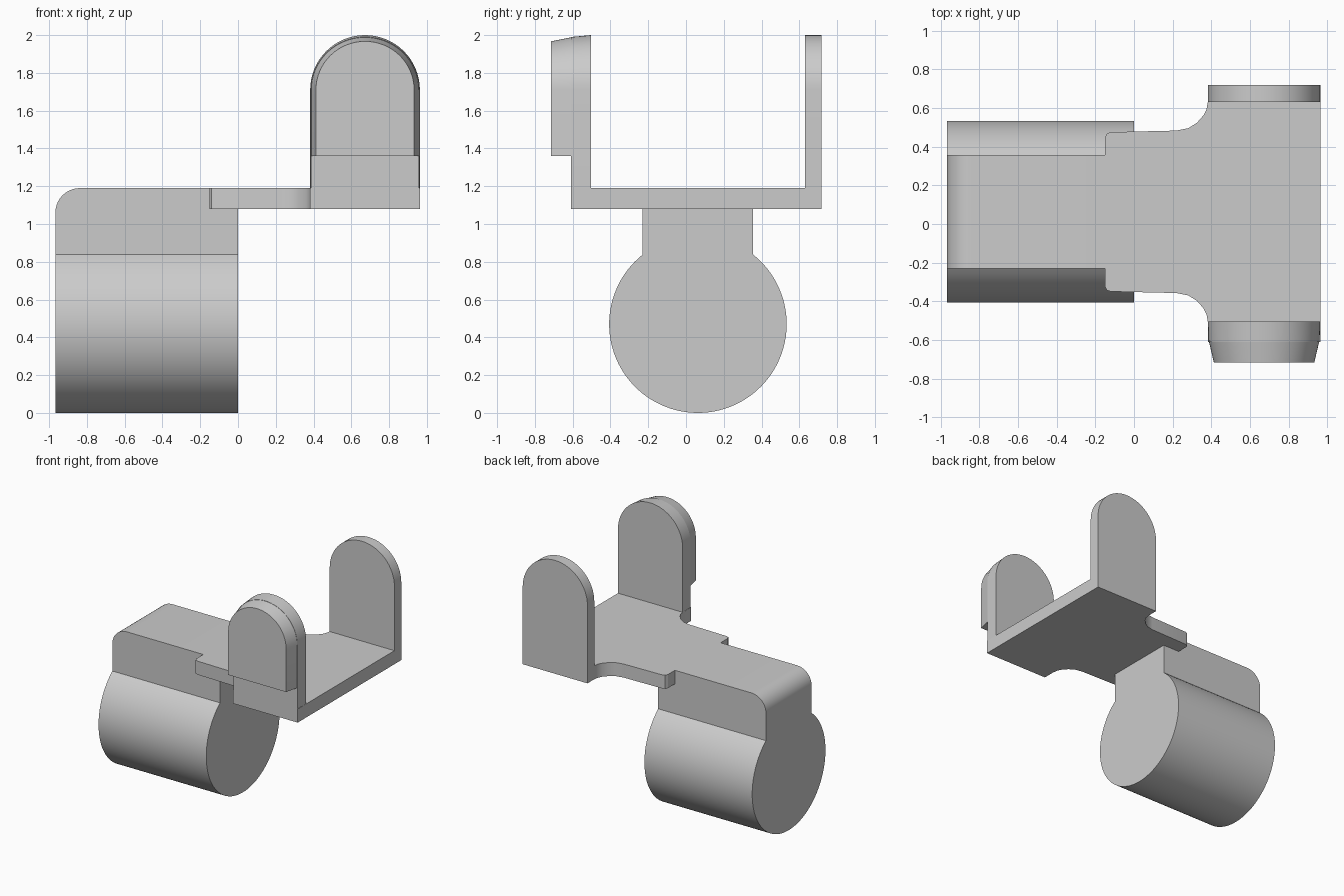
import bpy, bmesh, math

cube = bpy.data.objects.get("Cube")
if cube:
    bpy.data.objects.remove(cube, do_unlink=True)

grey = bpy.data.materials.new("light_grey")
grey.use_nodes = True
grey.diffuse_color = (0.6, 0.6, 0.6, 1)
grey.node_tree.nodes["Principled BSDF"].inputs["Base Color"].default_value = (0.6, 0.6, 0.6, 1)

TOP, UNDER = 1.19, 1.08      # deck surfaces
MID = 0.063                  # symmetry line of drum and deck
ARM_X = 0.6725               # centre of the upright ears


def loft(name, rings, bevel_test=None, radius=0.13):
    """Solid through rings of equal point counts, optionally rounding some edges."""
    bm = bmesh.new()
    loops = [[bm.verts.new(p) for p in ring] for ring in rings]
    n = len(loops[0])
    for a, b in zip(loops, loops[1:]):
        for i in range(n):
            j = (i + 1) % n
            bm.faces.new((a[i], a[j], b[j], b[i]))
    bm.faces.new(loops[0])
    bm.faces.new(loops[-1])
    if bevel_test:
        edges = [e for e in bm.edges if all(bevel_test(v.co) for v in e.verts)]
        bmesh.ops.bevel(bm, geom=edges, offset=radius, segments=10,
                        profile=0.5, affect='EDGES')
    bmesh.ops.recalc_face_normals(bm, faces=bm.faces)
    mesh = bpy.data.meshes.new(name)
    bm.to_mesh(mesh)
    bm.free()
    mesh.materials.append(grey)
    obj = bpy.data.objects.new(name, mesh)
    bpy.context.collection.objects.link(obj)
    return obj


def arch(y, half, bottom, spring, top):
    """Upright outline with straight sides and a rounded head."""
    pts = [(ARM_X - half, y, bottom), (ARM_X + half, y, bottom)]
    for i in range(33):
        a = math.pi * i / 32
        pts.append((ARM_X + half * math.cos(a), y, spring + (top - spring) * math.sin(a)))
    return pts


# Drum with a neck rising from it, rounded at the outer top end
R = 0.47
neck = 0.293
start = math.acos(neck / R)
sweep = math.pi + 2 * start
profile = [(MID + R * math.cos(start - sweep * i / 80),
            R + R * math.sin(start - sweep * i / 80)) for i in range(81)]
profile += [(MID - neck, TOP), (MID + neck, TOP)]
drum = loft("drum_and_neck", [[(x, y, z) for y, z in profile] for x in (-0.967, 0)],
            lambda p: p.x < -0.9 and p.z > TOP - 0.01)

# Deck outline: rounded inner corners and flared shoulders
half = [(-0.15, 0.385), (-0.14, 0.405), (-0.12, 0.412), (0.22, 0.42), (0.28, 0.432),
        (0.325, 0.46), (0.36, 0.5), (0.375, 0.53), (0.382, 0.57)]
outline = [(x, MID + y) for x, y in half] + [(0.382, 0.718), (0.963, 0.718),
          (0.963, -0.61), (0.382, -0.61)] + [(x, MID - y) for x, y in reversed(half)]
deck = loft("deck", [[(x, y, z) for x, y in outline] for z in (UNDER, TOP)])

# Back ear, front ear and the tapered pad on the front ear
W = 0.2905
back = loft("back_ear", [arch(y, W, UNDER, 1.71, 2.0) for y in (0.63, 0.718)])
front = loft("front_ear", [arch(-0.503, W, UNDER, 1.71, 2.0),
                           arch(-0.61, W - 0.004, UNDER, 1.71, 1.99)])
pad = loft("front_pad", [arch(-0.58, W - 0.005, 1.36, 1.71, 1.99),
                         arch(-0.61, W - 0.006, 1.36, 1.71, 1.988),
                         arch(-0.715, 0.26, 1.36, 1.71, 1.967)])

# Fuse everything into one bracket
for part in (drum, back, front, pad):
    mod = deck.modifiers.new("fuse", 'BOOLEAN')
    mod.operation = 'UNION'
    mod.solver = 'EXACT'
    mod.object = part
bpy.context.view_layer.update()
fused = bpy.data.meshes.new_from_object(
    deck.evaluated_get(bpy.context.evaluated_depsgraph_get()))
deck.modifiers.clear()
deck.data = fused
deck.name = "drum_bracket"
for part in (drum, back, front, pad):
    bpy.data.objects.remove(part, do_unlink=True)

bpy.ops.object.select_all(action='DESELECT')
deck.select_set(True)
bpy.context.view_layer.objects.active = deck
bpy.ops.object.shade_smooth_by_angle(angle=math.radians(25))
